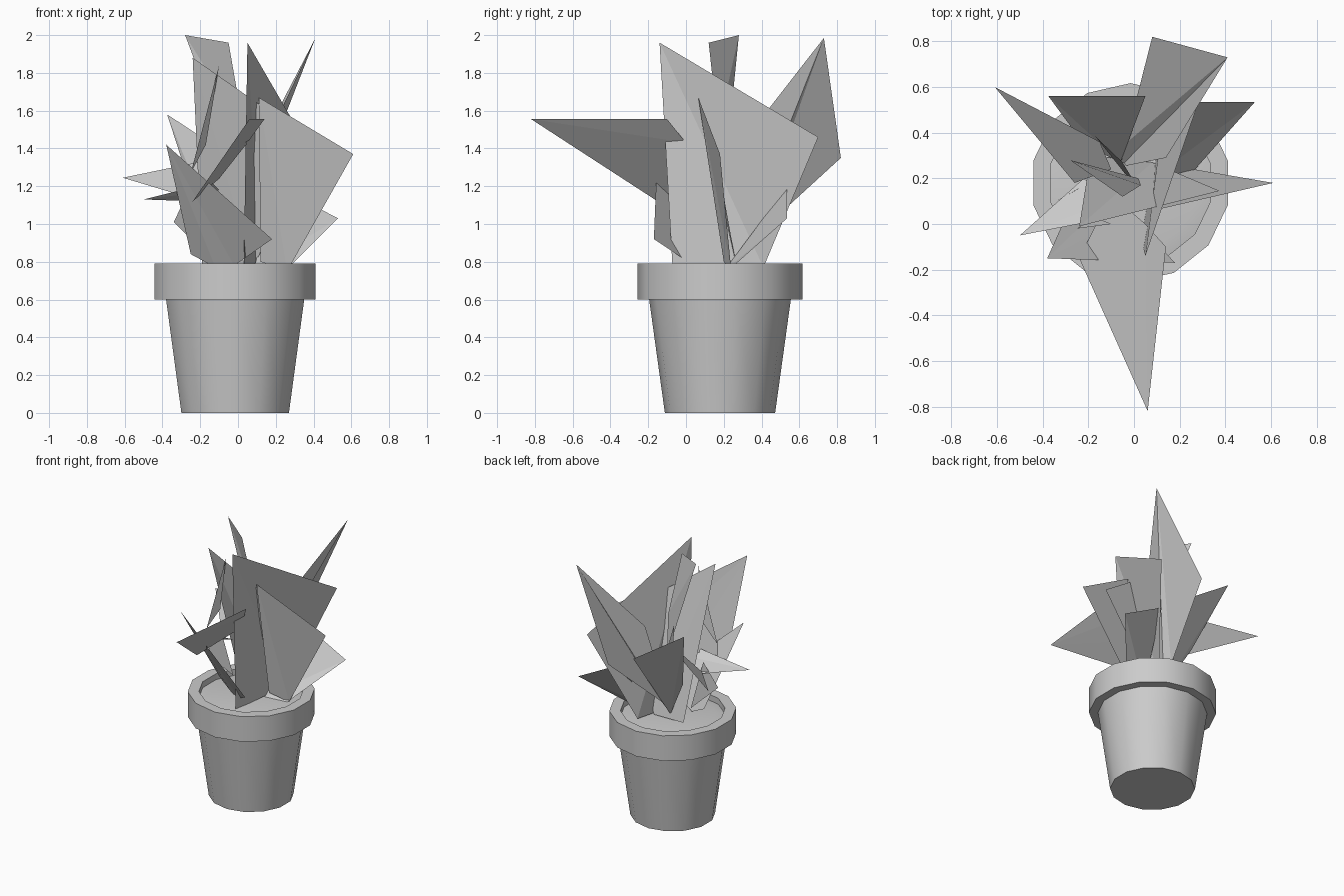
import bpy, bmesh, math
from mathutils import Vector

old = bpy.data.objects.get("Cube")
if old:
    bpy.data.objects.remove(old, do_unlink=True)

grey = bpy.data.materials.new("plain_grey")
grey.use_nodes = True
grey.diffuse_color = (0.6, 0.6, 0.6, 1)
grey.node_tree.nodes["Principled BSDF"].inputs["Base Color"].default_value = (0.6, 0.6, 0.6, 1)

CENTRE = Vector((-0.015, 0.18, 0))
SIDES = 14


def finish(name, bm):
    mesh = bpy.data.meshes.new(name)
    bm.to_mesh(mesh)
    bm.free()
    mesh.materials.append(grey)
    obj = bpy.data.objects.new(name, mesh)
    bpy.context.collection.objects.link(obj)
    return obj


def lathe(name, profile, cap_first=False, cap_last=False):
    """Spin (radius, height) pairs into a faceted round part."""
    bm = bmesh.new()
    rings = []
    for r, z in profile:
        rings.append([bm.verts.new(CENTRE + Vector((
            r * math.sin(math.tau * i / SIDES), r * math.cos(math.tau * i / SIDES), z)))
            for i in range(SIDES)])
    for a, b in zip(rings, rings[1:]):
        for i in range(SIDES):
            j = (i + 1) % SIDES
            bm.faces.new((a[i], a[j], b[j], b[i]))
    if cap_first:
        bm.faces.new(rings[0])
    if cap_last:
        bm.faces.new(rings[-1])
    bmesh.ops.recalc_face_normals(bm, faces=bm.faces)
    obj = finish(name, bm)
    bpy.ops.object.select_all(action='DESELECT')
    obj.select_set(True)
    bpy.context.view_layer.objects.active = obj
    bpy.ops.object.shade_smooth_by_angle(angle=math.radians(35))
    return obj


def leaf(name, *points):
    """One flat, sharp-cornered leaf blade."""
    bm = bmesh.new()
    verts = [bm.verts.new(p) for p in points]
    for i in range(1, len(verts) - 1):
        bm.faces.new((verts[0], verts[i], verts[i + 1]))
    return finish(name, bm)


# Pot with overhanging rim, and the soil inside it
lathe("pot_body", [(0.292, 0), (0.375, 0.6)], cap_first=True)
lathe("pot_rim", [(0.375, 0.6), (0.437, 0.6), (0.437, 0.79), (0.36, 0.79), (0.36, 0.74)])
lathe("soil", [(0.36, 0.745), (0.3, 0.755)], cap_last=True)

# Tall leaves
leaf("tall_back_leaf", (0.41, 0.73, 1.985), (0.08, 0.82, 1.35), (-0.04, 0.35, 0.92),
     (-0.06, 0.25, 0.78), (0.14, 0.29, 1.42))
leaf("tall_side_leaf", (0.05, -0.14, 1.96), (0.34, 0.7, 1.46), (0.12, 0.41, 0.77), (0.03, -0.07, 0.75))
leaf("broad_front_leaf", (0.11, 0.065, 1.67), (0.61, 0.18, 1.37), (0.26, 0.24, 0.75), (0.12, 0.2, 0.8))
leaf("broad_middle_leaf", (-0.24, -0.01, 1.88), (0.375, 0.145, 1.45), (0.08, 0.27, 0.76), (-0.19, 0.3, 0.78))
leaf("top_leaf", (-0.28, 0.28, 2.0), (-0.05, 0.12, 1.96), (0.03, 0.17, 1.5), (0.02, 0.2, 1.2))
leaf("inner_leaf", (-0.17, 0.385, 1.55), (-0.05, 0.27, 1.35), (0.04, 0.12, 0.75))
leaf("narrow_leaf", (-0.1, 0, 1.84), (-0.25, -0.02, 1.27), (-0.17, 0.03, 1.42))

# Leaves that lean outward
leaf("long_front_leaf", (0.06, -0.82, 1.555), (0.14, -0.1, 1.555), (0.05, 0, 1.43),
     (-0.1, 0.13, 1.24), (-0.24, -0.15, 1.12))
leaf("low_front_leaf", (-0.38, -0.15, 1.42), (0.18, -0.17, 0.92), (-0.02, 0.04, 0.78),
     (-0.12, 0.1, 0.77), (-0.25, 0.14, 0.84))
leaf("low_back_left_leaf", (0.53, 0.535, 1.03), (0.2, 0.535, 1.2), (0.08, 0.2, 0.75), (0.25, 0.22, 0.75))
leaf("low_back_right_leaf", (-0.375, 0.56, 1.58), (0.05, 0.56, 1.3), (-0.06, 0.27, 0.8), (-0.22, 0.35, 1.1))
leaf("far_right_leaf", (-0.61, 0.6, 1.245), (-0.26, 0.18, 1.14), (-0.1, 0.24, 1.28), (-0.15, 0.36, 1.34))
leaf("right_leaf", (-0.5, -0.05, 1.13), (-0.22, 0.2, 1.12), (-0.1, 0.1, 1.18), (-0.14, 0.02, 1.22))
leaf("small_right_leaf", (-0.34, 0.1, 1.01), (-0.25, 0.15, 1.2), (-0.18, 0.2, 0.85))
